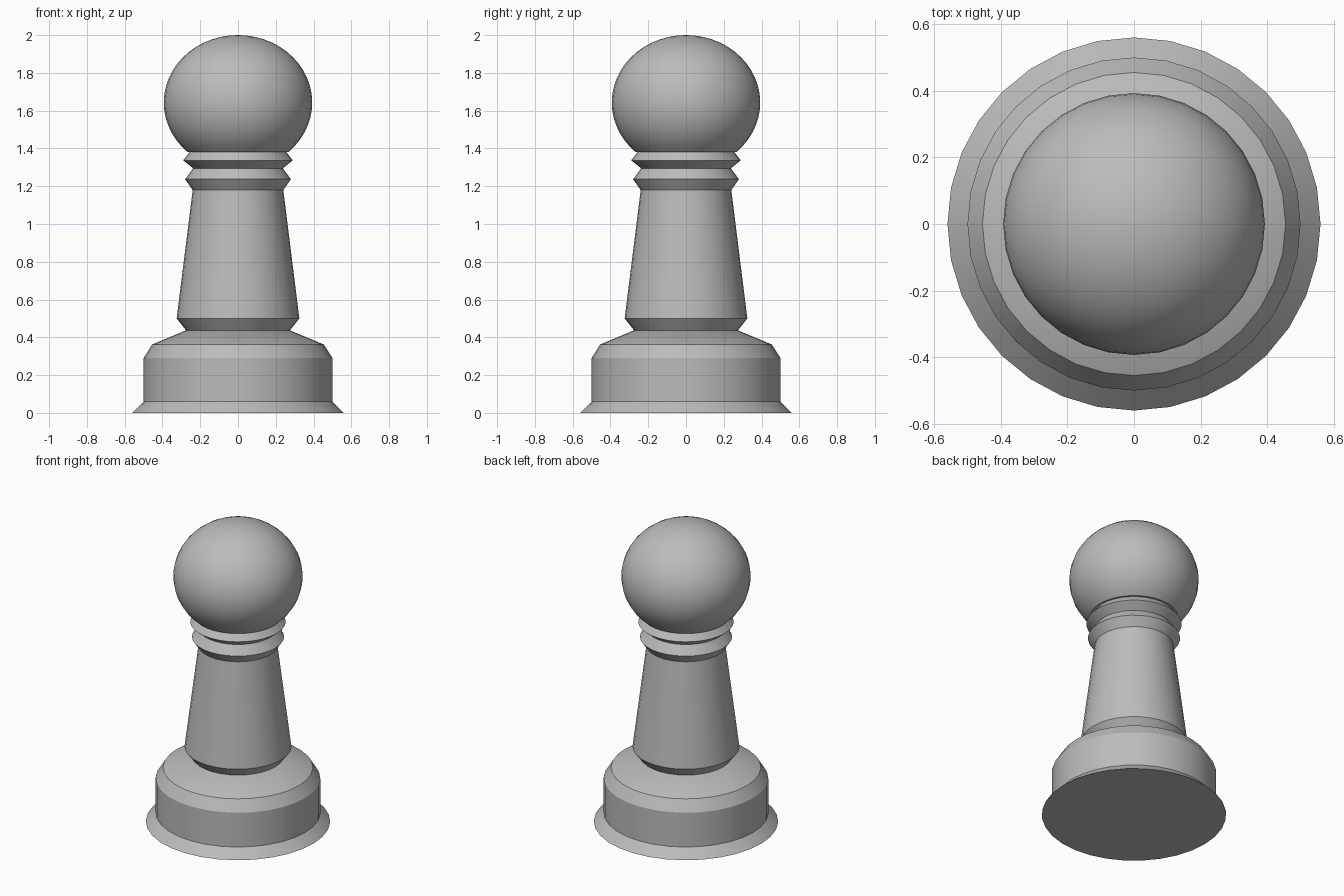
import bpy
from math import sin, cos, pi, asin

cube = bpy.data.objects.get("Cube")
if cube:
    bpy.data.objects.remove(cube, do_unlink=True)

SIDES = 32

grey = bpy.data.materials.new("plain grey")
grey.use_nodes = True
grey.diffuse_color = (0.5, 0.5, 0.5, 1)
grey.node_tree.nodes["Principled BSDF"].inputs["Base Color"].default_value = (0.5, 0.5, 0.5, 1)


def lathe(name, profile, angle):
    """Turn a (radius, height) profile, bottom to top, around z and cap its ends."""
    verts = [(r * cos(2 * pi * i / SIDES), r * sin(2 * pi * i / SIDES), z)
             for r, z in profile for i in range(SIDES)]
    faces = []
    for k in range(len(profile) - 1):
        a, b = k * SIDES, (k + 1) * SIDES
        for i in range(SIDES):
            j = (i + 1) % SIDES
            faces.append((a + i, a + j, b + j, b + i))
    faces.append(tuple(reversed(range(SIDES))))
    faces.append(tuple(range(len(verts) - SIDES, len(verts))))
    mesh = bpy.data.meshes.new(name)
    mesh.from_pydata(verts, [], faces)
    mesh.materials.append(grey)
    obj = bpy.data.objects.new(name, mesh)
    bpy.context.collection.objects.link(obj)
    bpy.ops.object.select_all(action='DESELECT')
    obj.select_set(True)
    bpy.context.view_layer.objects.active = obj
    bpy.ops.object.shade_smooth_by_angle(angle=angle)
    return obj


# Stepped foot with a flared skirt
lathe("base", [(0.56, 0), (0.50, 0.06), (0.50, 0.29), (0.455, 0.362), (0.275, 0.437)], 0.5)

# Tapered stem with an undercut lower edge
lathe("stem", [(0.275, 0.437), (0.325, 0.50), (0.24, 1.18)], 0.5)

# Two sharp collar rings under the head
lathe("collar", [(0.24, 1.18), (0.28, 1.237), (0.238, 1.295), (0.29, 1.337), (0.255, 1.382)], 0.5)

# Slightly flattened round head, cut off where it meets the collar
RADIUS, HALF_HEIGHT, CENTRE = 0.393, 0.357, 1.643
STEPS = 20
start = asin((1.382 - CENTRE) / HALF_HEIGHT)
head = []
for k in range(STEPS + 1):
    t = start + (pi / 2 - 0.01 - start) * k / STEPS
    head.append((RADIUS * cos(t), CENTRE + HALF_HEIGHT * sin(t)))
lathe("head", head, 0.6)
